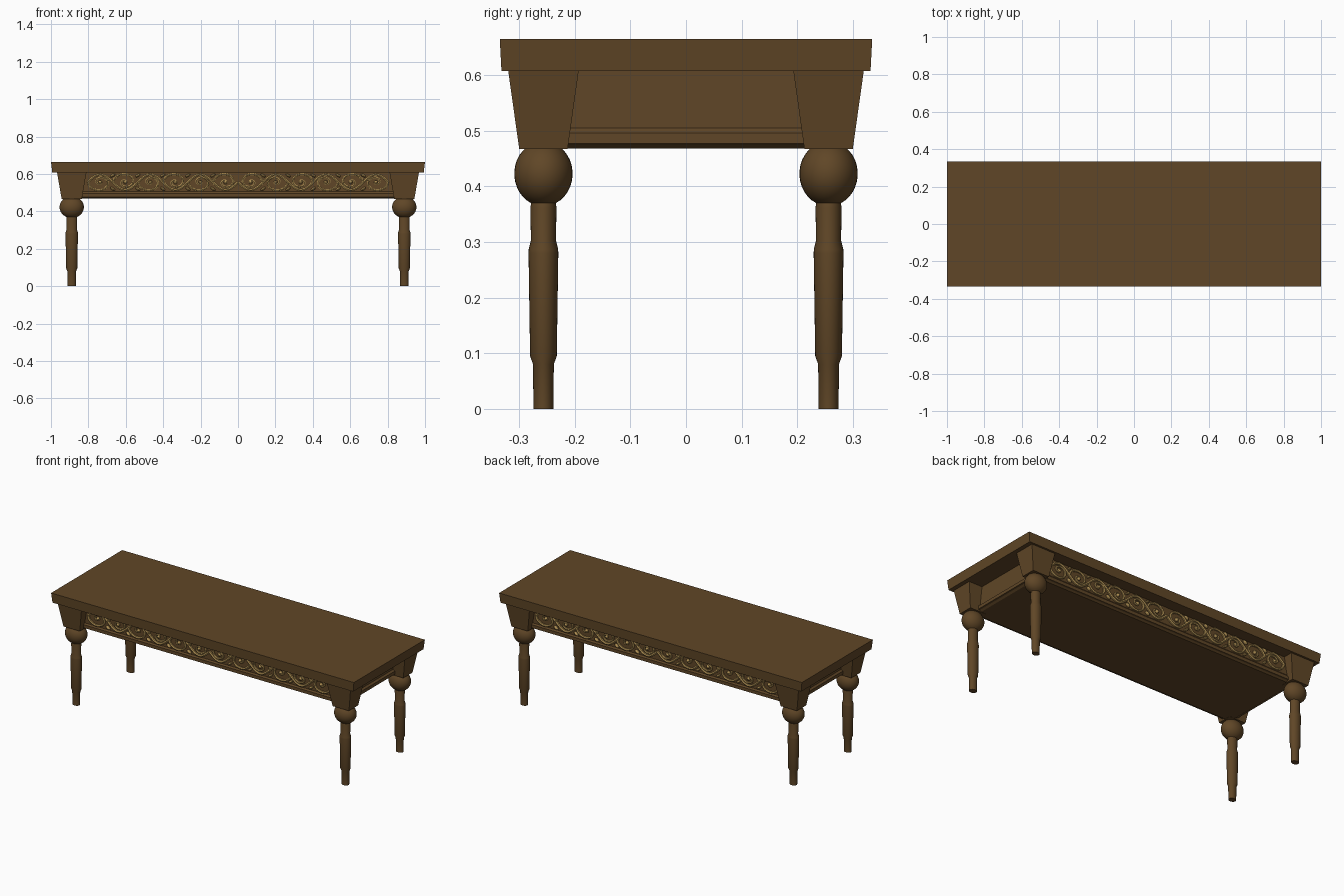
import bpy, bmesh, math
from mathutils import Matrix

if "Cube" in bpy.data.objects:
    bpy.data.objects.remove(bpy.data.objects["Cube"])


def material(name, rgb):
    m = bpy.data.materials.new(name)
    m.diffuse_color = (*rgb, 1)
    m.use_nodes = True
    m.node_tree.nodes["Principled BSDF"].inputs["Base Color"].default_value = m.diffuse_color
    return m


WOOD = material("brown wood", (0.117, 0.062, 0.020))
GOLD = material("old gold", (0.42, 0.27, 0.085))


def finish(bm, name, mat, mirror="", smooth=False):
    bmesh.ops.recalc_face_normals(bm, faces=bm.faces)
    me = bpy.data.meshes.new(name)
    bm.to_mesh(me)
    bm.free()
    ob = bpy.data.objects.new(name, me)
    bpy.context.collection.objects.link(ob)
    me.materials.append(mat)
    add_mirror(ob, mirror)
    if smooth:
        select(ob)
        bpy.ops.object.shade_smooth_by_angle(angle=math.radians(35))
    return ob


def add_mirror(ob, axes):
    if axes:
        m = ob.modifiers.new("mirror", 'MIRROR')
        m.use_axis = ("x" in axes, "y" in axes, False)
        m.use_mirror_merge = False


def select(ob):
    bpy.ops.object.select_all(action='DESELECT')
    ob.select_set(True)
    bpy.context.view_layer.objects.active = ob


def loft(bm, rings):
    """Skin a closed solid through equal-length rings of points."""
    vs = [[bm.verts.new(p) for p in r] for r in rings]
    n = len(vs[0])
    for a, b in zip(vs, vs[1:]):
        for i in range(n):
            j = (i + 1) % n
            bm.faces.new((a[i], a[j], b[j], b[i]))
    bm.faces.new(vs[0][::-1])
    bm.faces.new(vs[-1])


def rect(cx, cy, hx, hy, z):
    return [(cx - hx, cy - hy, z), (cx + hx, cy - hy, z),
            (cx + hx, cy + hy, z), (cx - hx, cy + hy, z)]


# Table top, slightly narrower underneath
bm = bmesh.new()
loft(bm, [rect(0, 0, 0.993, 0.332, 0.608), rect(0, 0, 1.0, 0.335, 0.665)])
finish(bm, "table_top", WOOD)

# Closed apron box with a moulded rail along the bottom
bm = bmesh.new()
steps = [(0.869, 0.252, 0.468), (0.880, 0.261, 0.475), (0.890, 0.270, 0.477),
         (0.890, 0.270, 0.496), (0.880, 0.263, 0.505), (0.880, 0.263, 0.608)]
loft(bm, [rect(0, 0, *s) for s in steps])
finish(bm, "apron", WOOD)

# Tapered corner blocks
LX, LY, STRETCH = 0.889, 0.2565, 1.24
bm = bmesh.new()
loft(bm, [rect(LX, LY, 0.0435 * STRETCH, 0.0435, 0.467),
          rect(LX, LY, 0.0635 * STRETCH, 0.0635, 0.609)])
finish(bm, "corner_blocks", WOOD, "xy")

# Turned legs with a ball below each block
profile = [(0.018, 0), (0.0187, 0.08), (0.024, 0.095), (0.0268, 0.28),
           (0.0265, 0.287), (0.0225, 0.303), (0.0235, 0.362)]
for i in range(13):
    a = math.radians(-65 + 120 * i / 12)
    profile.append((0.0525 * math.cos(a), 0.423 + 0.0585 * math.sin(a)))
bm = bmesh.new()
SIDES = 32
loft(bm, [[(LX + STRETCH * r * math.cos(math.tau * k / SIDES),
            LY + r * math.sin(math.tau * k / SIDES), z)
           for k in range(SIDES)] for r, z in profile])
finish(bm, "legs", WOOD, "xy", True)

# Carved scrollwork: one running vine with a spiral in every bend
ZC, PITCH, FACE, COUNT = 0.556, 0.134, -0.268, 6
curve = bpy.data.curves.new("scrollwork", 'CURVE')
curve.dimensions = '3D'
curve.bevel_depth = 0.008
curve.bevel_resolution = 1
curve.use_fill_caps = True


def stroke(points):
    s = curve.splines.new('POLY')
    s.points.add(len(points) - 1)
    for p, (x, z, r) in zip(s.points, points):
        p.co = (x, FACE, z, 1)
        p.radius = r


N = 16 * COUNT
stroke([(PITCH * COUNT * i / N,
         ZC - 0.041 * math.sin(math.pi * COUNT * i / N), 1.0)
        for i in range(N + 1)])
for k in range(COUNT):
    cx, s = PITCH * (k + 0.5), (1 if k % 2 else -1)
    pts = []
    for i in range(31):
        t = i / 30
        r = 0.060 * (1 - t) ** 1.3 + 0.006
        a = -s * t * math.radians(540)
        pts.append((cx + r * math.cos(a), ZC + 0.8 * r * math.sin(a),
                    0.95 - 0.35 * t))
    stroke(pts)
scroll = bpy.data.objects.new("scrollwork", curve)
bpy.context.collection.objects.link(scroll)
curve.materials.append(GOLD)
select(scroll)
bpy.ops.object.convert(target='MESH')
scroll = bpy.context.object
add_mirror(scroll, "xy")
bpy.ops.object.shade_smooth_by_angle(angle=math.radians(50))

# Carved buds in the spirals and small leaves between the bends
bm = bmesh.new()


def bud(x, z, rx, rz, tilt=0):
    m = (Matrix.Translation((x, FACE, z)) @ Matrix.Rotation(tilt, 4, 'Y')
         @ Matrix.Diagonal((rx, 0.012, rz, 1)))
    bmesh.ops.create_uvsphere(bm, u_segments=10, v_segments=6, radius=1, matrix=m)


for k in range(COUNT):
    bud(PITCH * (k + 0.5), ZC, 0.010, 0.010)
    for s in (-1, 1):
        if k:
            bud(PITCH * k, ZC + s * 0.036, 0.016, 0.007, s * 0.6)
finish(bm, "carved_buds", GOLD, "xy", True)
